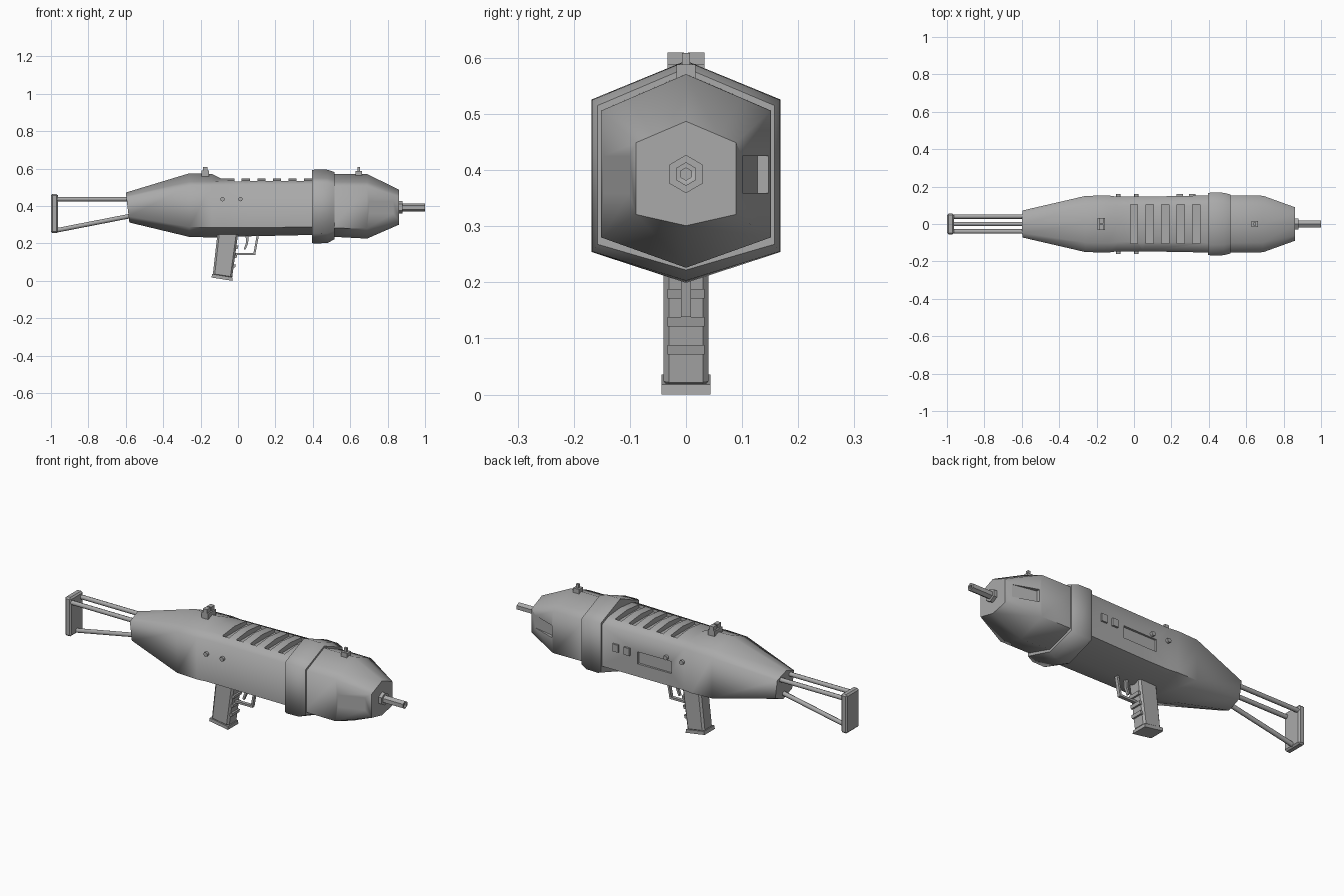
import bpy, bmesh, math
from mathutils import Vector

if "Cube" in bpy.data.objects:
    bpy.data.objects.remove(bpy.data.objects["Cube"])

grey = bpy.data.materials.new("gunmetal grey")
grey.diffuse_color = (0.4, 0.4, 0.4, 1)
grey.use_nodes = True
grey.node_tree.nodes["Principled BSDF"].inputs["Base Color"].default_value = grey.diffuse_color


def finish(name, bm, smooth=None):
    bmesh.ops.recalc_face_normals(bm, faces=bm.faces)
    me = bpy.data.meshes.new(name)
    bm.to_mesh(me)
    bm.free()
    ob = bpy.data.objects.new(name, me)
    bpy.context.collection.objects.link(ob)
    me.materials.append(grey)
    if smooth:
        bpy.ops.object.select_all(action='DESELECT')
        ob.select_set(True)
        bpy.context.view_layer.objects.active = ob
        bpy.ops.object.shade_smooth_by_angle(angle=math.radians(smooth))
    return ob


def box(name, x, y, z):
    bm = bmesh.new()
    bmesh.ops.create_cube(bm, size=1)
    for v in bm.verts:
        v.co = Vector([(r[0] + r[1]) / 2 + c * (r[1] - r[0]) for r, c in zip((x, y, z), v.co)])
    return finish(name, bm)


def extrude_profile(name, pts, half, y0=0.0, bevel=0.0):
    """Side profile in x, z given thickness along y."""
    bm = bmesh.new()
    a = [bm.verts.new((x, y0 - half, z)) for x, z in pts]
    b = [bm.verts.new((x, y0 + half, z)) for x, z in pts]
    n = len(pts)
    bm.faces.new(a)
    bm.faces.new(b[::-1])
    for i in range(n):
        bm.faces.new((a[i], a[(i + 1) % n], b[(i + 1) % n], b[i]))
    ob = finish(name, bm)
    if bevel:
        m = ob.modifiers.new("edge", 'BEVEL')
        m.width, m.segments = bevel, 1
    return ob


def rod(name, a, b, r, sides=8, smooth=50, r2=None):
    a, b = Vector(a), Vector(b)
    bm = bmesh.new()
    bmesh.ops.create_cone(bm, cap_ends=True, segments=sides, radius1=r,
                          radius2=r if r2 is None else r2, depth=(b - a).length)
    q = (b - a).to_track_quat('Z', 'Y')
    for v in bm.verts:
        v.co = q @ v.co + (a + b) / 2
    return finish(name, bm, smooth)


def hull(name, stations, smooth=70, cap_lean=0.0):
    """Six-sided shell: each station is x, top, upper, half width, lower, bottom, deck height."""
    bm = bmesh.new()
    rings = []
    for x, top, up, w, lo, bot, *deck in stations:
        t = w * 0.66
        zt = deck[0] if deck else top + (up - top) * 0.66
        sec = [(0, top), (t, zt), (w, up), (w, lo), (0, bot), (-w, lo), (-w, up), (-t, zt)]
        rings.append([bm.verts.new((x, y, z)) for y, z in sec])
    for v in rings[0]:
        v.co.x += cap_lean * (rings[0][0].co.z - v.co.z)
    for r, s in zip(rings, rings[1:]):
        for i in range(8):
            j = (i + 1) % 8
            bm.faces.new((r[i], r[j], s[j], s[i]))
    for r in (rings[0], rings[-1]):
        f = bm.faces.new(r)
        for e in f.edges:
            e.smooth = False
    return finish(name, bm, smooth)


def cut(target, cutter):
    cutter.hide_render = True
    cutter.hide_viewport = True
    m = target.modifiers.new("cut", 'BOOLEAN')
    m.operation, m.solver, m.object = 'DIFFERENCE', 'EXACT', cutter


# Main body with flattened vent deck
body = hull("main_body", [
    (-0.60, 0.472, 0.445, 0.072, 0.345, 0.312),
    (-0.26, 0.575, 0.508, 0.150, 0.288, 0.235),
    (-0.14, 0.572, 0.510, 0.153, 0.285, 0.232),
    (-0.09, 0.547, 0.510, 0.146, 0.285, 0.234, 0.535),
    (0.05, 0.546, 0.512, 0.146, 0.285, 0.238, 0.536),
    (0.42, 0.546, 0.514, 0.153, 0.288, 0.246, 0.536)], cap_lean=0.12)
for k in range(5):
    x = k * 0.083
    cut(body, box("vent_cutter", (x - 0.02, x + 0.02), (-0.103, 0.103), (0.517, 0.62)))
cut(body, box("side_panel_cutter", (-0.015, 0.185), (0.136, 0.2), (0.355, 0.42)))

# Collar
hull("collar", [
    (0.395, 0.592, 0.524, 0.164, 0.258, 0.203),
    (0.41, 0.595, 0.526, 0.168, 0.254, 0.199),
    (0.48, 0.594, 0.525, 0.167, 0.255, 0.203),
    (0.515, 0.582, 0.515, 0.158, 0.268, 0.222)])

# Nose with a wedge recess on each side
nose = hull("nose", [
    (0.50, 0.572, 0.506, 0.152, 0.282, 0.236),
    (0.69, 0.571, 0.506, 0.151, 0.280, 0.226),
    (0.862, 0.487, 0.449, 0.089, 0.321, 0.301)])
for s in (-1, 1):
    bm = bmesh.new()
    bmesh.ops.create_cube(bm, size=1)
    for v in bm.verts:
        rear, outer = v.co.x < 0, v.co.y > 0
        y = 0.22 if outer else (0.127 if rear else 0.100)
        v.co = (0.70 if rear else 0.83, s * y, 0.392 + v.co.z * 0.066)
    cut(nose, finish("nose_recess_cutter", bm))

# Barrel with bore
rod("barrel_flange", (0.85, 0, 0.393), (0.88, 0, 0.393), 0.034, 6, 30)
barrel = rod("barrel", (0.87, 0, 0.393), (1.0, 0, 0.393), 0.021, 6, 30)
cut(barrel, rod("bore_cutter", (0.95, 0, 0.393), (1.1, 0, 0.393), 0.011, 6, 30))

# Shoulder stock: grooved plate and three rods
plate = box("butt_plate", (-1.0, -0.963), (-0.055, 0.055), (0.255, 0.465))
m = plate.modifiers.new("edge", 'BEVEL')
m.width, m.segments = 0.008, 1
for s in (-1, 1):
    rod("upper_stock_rod", (-0.97, s * 0.04, 0.437), (-0.57, s * 0.04, 0.437), 0.012)
rod("lower_stock_rod", (-0.97, 0, 0.270), (-0.57, 0, 0.348), 0.012)

# Grip, base plate and finger ridges
extrude_profile("grip", [(-0.108, 0.27), (0.003, 0.27), (-0.032, 0.012), (-0.135, 0.028)], 0.04, bevel=0.01)
extrude_profile("grip_base", [(-0.138, 0.036), (-0.030, 0.018), (-0.029, 0.0), (-0.142, 0.018)], 0.044)
for z in (0.08, 0.13, 0.18):
    x = -0.034 + 0.136 * z
    extrude_profile("finger_ridge", [(x - 0.02, z - 0.009), (x + 0.008, z - 0.009),
                                     (x + 0.012, z + 0.008), (x - 0.02, z + 0.008)], 0.033)

# Trigger and guard
extrude_profile("trigger_guard", [(-0.02, 0.138), (0.092, 0.138), (0.113, 0.25), (0.101, 0.25),
                                  (0.083, 0.149), (-0.02, 0.149)], 0.009)
extrude_profile("trigger", [(0.040, 0.25), (0.058, 0.25), (0.054, 0.20), (0.040, 0.166),
                            (0.031, 0.170), (0.043, 0.205)], 0.007)

# Sights
box("rear_sight_base", (-0.195, -0.155), (-0.033, 0.033), (0.55, 0.589))
for s in (-1, 1):
    box("rear_sight_ear", (-0.187, -0.163), sorted((s * 0.004, s * 0.033)), (0.58, 0.61))
box("front_sight_base", (0.628, 0.664), (-0.017, 0.017), (0.55, 0.588))
box("front_sight_post", (0.639, 0.653), (-0.007, 0.007), (0.58, 0.609))

# Side knobs and square buttons
for x in (-0.083, 0.013):
    for s in (-1, 1):
        rod("side_knob", (x, s * 0.13, 0.437), (x, s * 0.16, 0.437), 0.012, 8)
for x in (0.245, 0.312):
    box("square_button", (x - 0.017, x + 0.017), (0.14, 0.16), (0.39, 0.43))
